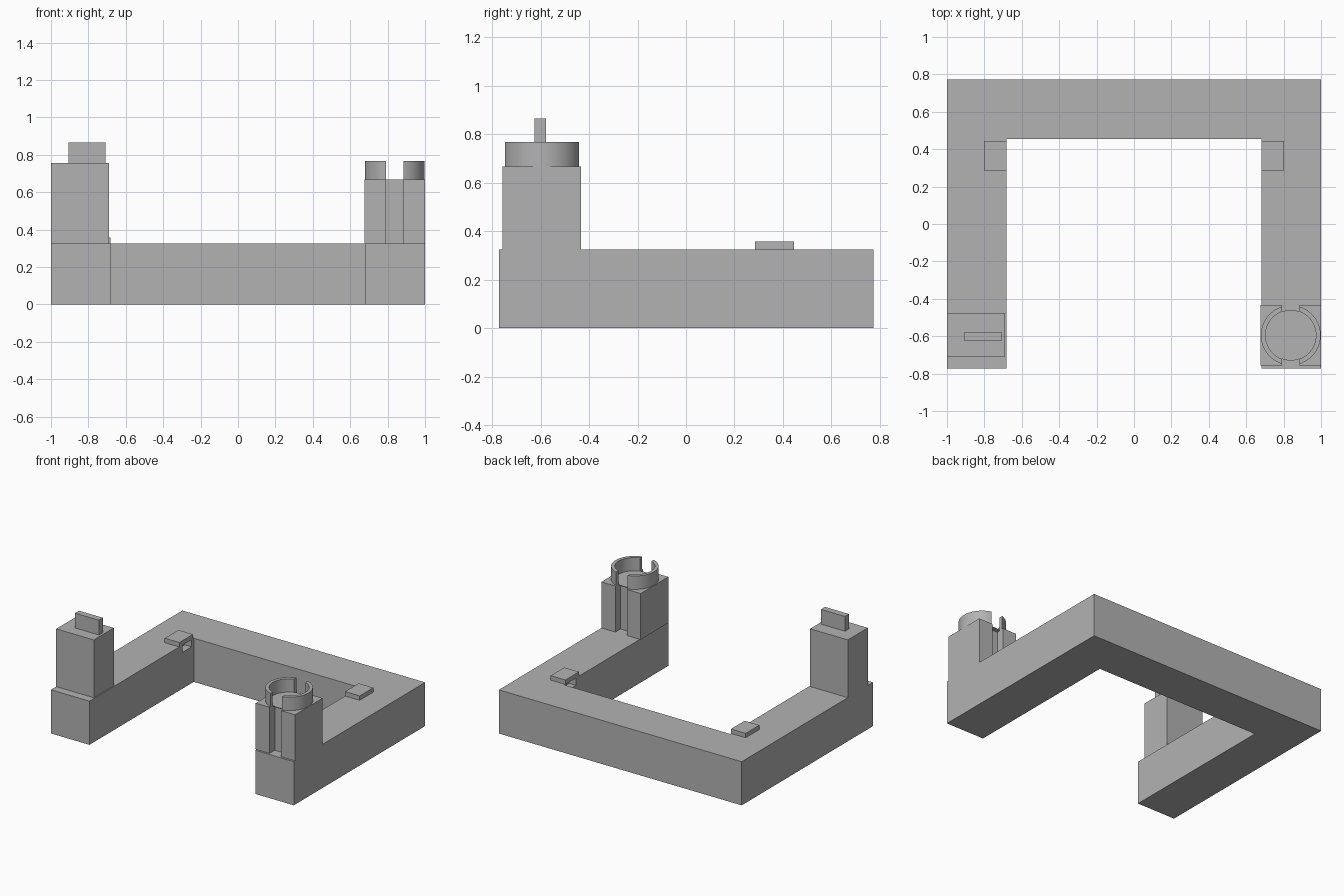
import bpy, bmesh, math

default = bpy.data.objects.get("Cube")
if default:
    bpy.data.objects.remove(default, do_unlink=True)

grey = bpy.data.materials.new("plain grey")
grey.use_nodes = True
grey.diffuse_color = (0.45, 0.45, 0.45, 1)
grey.node_tree.nodes["Principled BSDF"].inputs["Base Color"].default_value = grey.diffuse_color


def extrude(name, outline, z0, z1):
    """Raise a flat outline (x, y) from z0 to z1."""
    bm = bmesh.new()
    face = bm.faces.new([bm.verts.new((x, y, z0)) for x, y in outline])
    new = bmesh.ops.extrude_face_region(bm, geom=[face])["geom"]
    top = [v for v in new if isinstance(v, bmesh.types.BMVert)]
    bmesh.ops.translate(bm, verts=top, vec=(0, 0, z1 - z0))
    bmesh.ops.recalc_face_normals(bm, faces=bm.faces)
    mesh = bpy.data.meshes.new(name)
    bm.to_mesh(mesh)
    bm.free()
    mesh.materials.append(grey)
    obj = bpy.data.objects.new(name, mesh)
    bpy.context.collection.objects.link(obj)
    return obj


def box(name, x0, x1, y0, y1, z0, z1):
    return extrude(name, [(x0, y0), (x1, y0), (x1, y1), (x0, y1)], z0, z1)


def activate(obj):
    bpy.ops.object.select_all(action='DESELECT')
    obj.select_set(True)
    bpy.context.view_layer.objects.active = obj


BASE = 0.325
FRONT, BACK, INNER = -0.772, 0.773, 0.683

# U-shaped base frame
base = extrude("base_frame", [
    (-1, FRONT), (-INNER, FRONT), (-INNER, 0.455), (INNER, 0.455),
    (INNER, FRONT), (1, FRONT), (1, BACK), (-1, BACK)], 0, BASE)

# Pads near the back corners, each over a small recess in the inner wall
for side, label in ((1, "left"), (-1, "right")):
    xs = sorted((side * 0.682, side * 0.803))
    box(label + "_pad", *xs, 0.285, 0.445, BASE, 0.358)
    xs = sorted((side * 0.6, side * 0.74))
    cutter = box("recess_cutter", *xs, 0.32, 0.43, 0.27, 0.35)
    cutter.hide_render = True
    cut = base.modifiers.new("recess", 'BOOLEAN')
    cut.operation, cut.solver, cut.object = 'DIFFERENCE', 'EXACT', cutter
    activate(base)
    bpy.ops.object.modifier_apply(modifier=cut.name)
    bpy.data.objects.remove(cutter, do_unlink=True)

# Right post with its upright tab
box("right_post", -1, -0.69, -0.71, -0.475, BASE, 0.755)
box("right_post_tab", -0.905, -0.708, -0.625, -0.578, 0.755, 0.865)

# Left post, grooved front and back
cx, cy, half, slot, depth = 0.838, -0.595, 0.162, 0.047, 0.06
POST, RING = 0.668, 0.768
notch = half - depth
front_side = [(-half, -half), (-slot, -half), (-slot, -notch),
              (slot, -notch), (slot, -half), (half, -half)]
h_shape = front_side + [(-x, -y) for x, y in front_side]
extrude("left_post", [(cx + x, cy + y) for x, y in h_shape], BASE, POST)

# Split ring on the left post, with a thin floor disc inside
outer, inner = 0.16, 0.135


def arc(radius, steps=32):
    limit = math.acos(slot / radius)
    angles = [limit * (2 * i / steps - 1) for i in range(steps + 1)]
    return [(radius * math.cos(a), radius * math.sin(a)) for a in angles]


half_ring = arc(outer) + arc(inner)[::-1]
for side, label in ((1, "outer"), (-1, "inner")):
    ring = extrude(label + "_half_ring",
                   [(cx + side * x, cy + y) for x, y in half_ring], POST, RING)
    activate(ring)
    bpy.ops.object.shade_smooth_by_angle(angle=math.radians(30))

turn = [2 * math.pi * i / 64 for i in range(64)]
extrude("ring_floor", [(cx + inner * math.cos(a), cy + inner * math.sin(a)) for a in turn],
        POST - 0.004, POST + 0.001)
